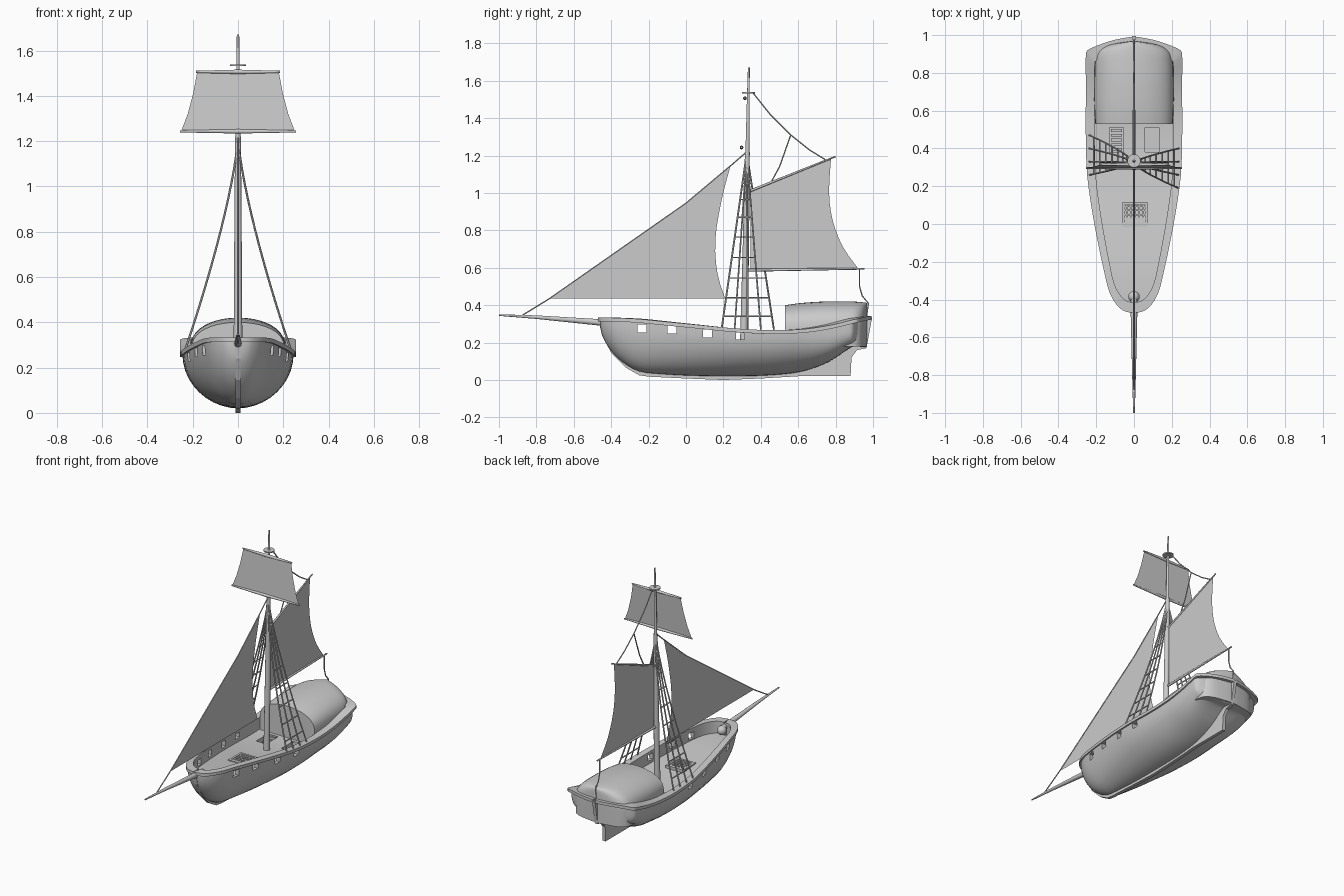
import bpy, bmesh, math
from mathutils import Vector

if "Cube" in bpy.data.objects:
    bpy.data.objects.remove(bpy.data.objects["Cube"])


def finish(ob, angle=40):
    bpy.ops.object.select_all(action='DESELECT')
    ob.select_set(True)
    bpy.context.view_layer.objects.active = ob
    if angle:
        bpy.ops.object.shade_smooth_by_angle(angle=math.radians(angle))
    return ob


def from_bm(name, bm):
    bmesh.ops.recalc_face_normals(bm, faces=bm.faces)
    me = bpy.data.meshes.new(name)
    bm.to_mesh(me)
    bm.free()
    ob = bpy.data.objects.new(name, me)
    bpy.context.collection.objects.link(ob)
    return ob


def loft(name, rings, angle=40):
    """Skin a list of closed rings and cap both ends."""
    bm = bmesh.new()
    vs = [[bm.verts.new(p) for p in r] for r in rings]
    n = len(rings[0])
    for a, b in zip(vs, vs[1:]):
        for i in range(n):
            bm.faces.new((a[i], a[(i + 1) % n], b[(i + 1) % n], b[i]))
    bm.faces.new(vs[0])
    bm.faces.new(vs[-1])
    return finish(from_bm(name, bm), angle)


def smooth(rows, sub=3):
    """Catmull-Rom densification of table rows."""
    out = []
    for i in range(len(rows) - 1):
        p = [Vector(rows[max(0, min(len(rows) - 1, i + k))]) for k in (-1, 0, 1, 2)]
        for s in range(sub):
            t = s / sub
            out.append(0.5 * (2 * p[1] + (p[2] - p[0]) * t + (2 * p[0] - 5 * p[1] + 4 * p[2] - p[3]) * t * t
                              + (3 * p[1] - p[0] - 3 * p[2] + p[3]) * t ** 3))
    return out + [Vector(rows[-1])]


def tubes(name, paths, r=0.004, sides=1, radii=None):
    """Round rods or ropes along point paths, one mesh."""
    cu = bpy.data.curves.new(name, 'CURVE')
    cu.dimensions = '3D'
    cu.bevel_depth, cu.bevel_resolution, cu.use_fill_caps = r, sides, True
    for path in paths:
        sp = cu.splines.new('POLY')
        sp.points.add(len(path) - 1)
        for i, p in enumerate(path):
            sp.points[i].co = (*p, 1)
            sp.points[i].radius = radii[i] if radii else 1
    ob = bpy.data.objects.new(name, cu)
    bpy.context.collection.objects.link(ob)
    finish(ob, 0)
    bpy.ops.object.convert(target='MESH')
    return finish(bpy.context.object, 50)


def boxes(name, items):
    bm = bmesh.new()
    for c, s in items:
        for v in bmesh.ops.create_cube(bm, size=1)['verts']:
            v.co = Vector(c) + Vector(a * b for a, b in zip(v.co, s))
    return from_bm(name, bm)


def sheet(name, pts):
    bm = bmesh.new()
    bm.faces.new([bm.verts.new(p) for p in pts])
    return from_bm(name, bm)


def side(pts, x=0):
    return [(x, y, z) for y, z in pts]


# hull stations: y, half beam, keel z, rail z
ROWS = smooth([
    (-.46, .004, .31, .325), (-.455, .035, .27, .325), (-.44, .065, .22, .325), (-.40, .10, .155, .325),
    (-.34, .128, .095, .323), (-.25, .15, .045, .318), (-.12, .178, .03, .305), (.05, .21, .022, .288),
    (.25, .238, .02, .268), (.45, .245, .025, .258), (.62, .245, .045, .265), (.76, .245, .095, .287),
    (.86, .245, .16, .312), (.895, .235, .178, .32), (.925, .17, .178, .328), (.95, .09, .176, .332),
    (.965, .004, .174, .334)])


def remap(y, a, b):
    return a + (y + .46) / 1.425 * (b - a)


rings = []
for y, b, zk, zr in ROWS:
    p = 1 - .5 * max(0, min(1, (y - .6) / .28))
    half = [(b * math.sin(a) ** p, y, zk + (zr - zk) * (1 - max(0, math.cos(a)) ** p))
            for a in (i * math.pi / 20 for i in range(11))]
    yi = remap(y, -.42, .93)
    half += [(b * .86, yi, zr), (b * .86, yi, zr - .075), (0, yi, zr - .075)]
    rings.append(half + [(-q[0], q[1], q[2]) for q in half[-2:0:-1]])
hull = loft('hull', rings)

# gun ports and deck openings cut from the hull
cut = boxes('port_cutter', [((0, y, z), (1, .046, .044)) for y, z in
                            ((-.235, .275), (-.075, .27), (.115, .249), (.29, .238))]
            + [((x, .445, .17), (.075, .13, .12)) for x in (-.093, .096)])
cut.hide_render = True
mod = hull.modifiers.new('ports', 'BOOLEAN')
mod.object, mod.solver = cut, 'EXACT'
finish(hull, 0)
bpy.ops.object.modifier_apply(modifier='ports')
bpy.data.objects.remove(cut)
finish(hull, 35)

# cap rail
for s, nm in ((1, 'rail_right'), (-1, 'rail_left')):
    loft(nm, [[(s * (b * 1.03 + .003), remap(y, -.47, .992), zr - .012),
               (s * (b * 1.03 + .003), remap(y, -.47, .992), zr + .008),
               (s * b * .85, remap(y, -.415, .935), zr + .008),
               (s * b * .85, remap(y, -.415, .935), zr - .012)] for y, b, zk, zr in ROWS])

# keel, stem, rudder and stern post
prof = [(-.47, .33), (-.45, .24), (-.40, .145), (-.32, .065), (-.25, .025), (-.2, .018), (0, .008), (.2, 0),
        (.4, .008), (.6, .02), (.88, .02), (.885, .12), (.915, .16), (.965, .17), (.995, .335), (.95, .33),
        (.92, .2), (.6, .1), (0, .08), (-.2, .09), (-.32, .15), (-.4, .24), (-.435, .33)]
loft('keel_and_rudder', [side(prof, -.011), side(prof, .011)], 0)

# stern cabin with arched roof
rings = []
for y, w, zt in smooth([(.53, .205, .40), (.62, .21, .412), (.75, .21, .42), (.87, .205, .42),
                        (.92, .185, .418), (.95, .13, .415), (.968, .02, .412)]):
    arch = [(w * math.sin(a), y, .28 + (zt - .28) * max(0, math.cos(a)) ** .8)
            for a in (i * math.pi / 20 for i in range(-10, 11))]
    rings.append([(-w, y, .18)] + arch + [(w, y, .18)])
loft('stern_cabin', rings)

# deck hatch grating
dz = .212
boxes('hatch_grating',
      [((s * .06 + .005, .05, dz), (.014, .134, .03)) for s in (-1, 1)]
      + [((.005, .05 + s * .06, dz), (.134, .014, .03)) for s in (-1, 1)]
      + [((.005 + i * .022, .05, dz), (.008, .12, .024)) for i in (-2, -1, 0, 1, 2)]
      + [((.005, .05 + i * .022, dz), (.12, .008, .024)) for i in (-2, -1, 0, 1, 2)])

# ladder in the left companionway
boxes('companion_ladder', [((-.093, .395 + i * .025, .13 + i * .013), (.06, .014, .008)) for i in range(5)])

# bowsprit with its butt on the foredeck
tubes('bowsprit', [side([(-1, .347), (-.8, .336), (-.46, .308), (-.38, .298)])], .018, 3, [.25, .55, 1, 1])
bm = bmesh.new()
bmesh.ops.create_uvsphere(bm, u_segments=16, v_segments=10, radius=.03)
for v in bm.verts:
    v.co += Vector((0, -.385, .29))
finish(from_bm('bowsprit_butt', bm))

# mast, topmast and crosstree
tubes('mast', [side([(.308, .17), (.32, .7), (.328, 1.22)])], .02, 4, [1, .85, .65])
tubes('topmast', [side([(.326, 1.1), (.332, 1.45), (.336, 1.67)])], .012, 3, [1, .7, .45])
bm = bmesh.new()
bmesh.ops.create_cone(bm, cap_ends=True, segments=20, radius1=.035, radius2=.035, depth=.008)
for v in bm.verts:
    v.co += Vector((0, .334, 1.535))
finish(from_bm('crosstree', bm))

# topsail yards and square topsail
for nm, w, y, z in (('lower_yard', .255, .297, 1.243), ('upper_yard', .185, .315, 1.506)):
    tubes(nm, [[(-w, y, z), (0, y, z), (w, y, z)]], .01, 3, [.5, 1, .5])
edge = [(.25, .297, 1.246), (.222, .302, 1.32), (.198, .308, 1.41), (.18, .315, 1.506)]
sheet('topsail', edge + [(-x, y, z) for x, y, z in reversed(edge)])

# gaff mainsail with spars
leech = smooth([(.775, 1.18), (.765, 1.0), (.785, .85), (.84, .71), (.92, .597)])
sheet('mainsail', side([(.345, .59), (.345, 1.012)] + [tuple(v) for v in leech]))
tubes('gaff', [side([(.335, 1.008), (.8, 1.195)])], .007, 2, [1, .6])
tubes('boom', [side([(.335, .587), (.955, .595)])], .008, 2, [1, .6])

# jib on its forestay
leech = smooth([(.238, 1.145), (.19, .96), (.157, .75), (.168, .57), (.21, .435)])
sheet('jib', side([(-.73, .435), (0, .945)] + [tuple(v) for v in leech]))
tubes('forestay', [side([(-.88, .343), (-.73, .435), (0, .945), (.238, 1.145), (.325, 1.22)])])

# running rigging
tubes('halyards', [side([(.36, 1.533), (.45, 1.42), (.56, 1.31), (.66, 1.23), (.745, 1.178)]),
                   side([(.56, 1.31), (.5, 1.14), (.455, 1.058)])])
tubes('main_sheet', [side([(.928, .595), (.928, .5), (.942, .45), (.975, .41), (.965, .335)])])


# shrouds and ratlines
def shroud(s, yb, z):
    u = (1.215 - z) / .945
    return (s * .236 * u ** 1.35, .325 + (yb - .325) * u, z)


for s, nm, y0 in ((1, 'right', .19), (-1, 'left', .26)):
    feet = [y0 + i * .07 for i in range(4)]
    tubes('shrouds_' + nm, [[shroud(s, yb, 1.215 - .945 * i / 14) for i in range(15)] for yb in feet], .0048)
    tubes('ratlines_' + nm, [[shroud(s, yb, z) for yb in feet]
                             for z in (.34, .44, .545, .655, .765, .87, .965, 1.05)], .004)
